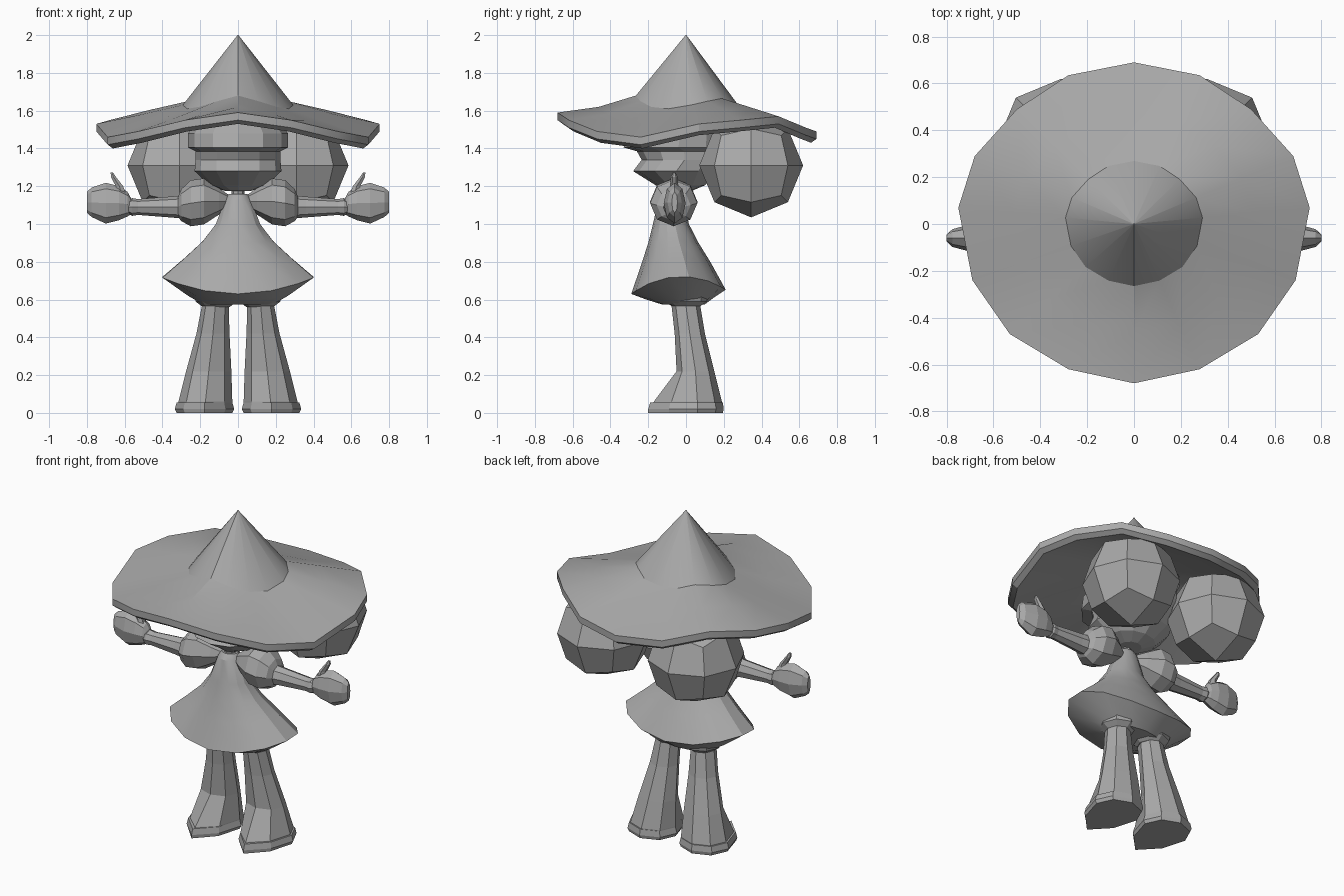
import bpy, bmesh, math
from mathutils import Vector

if "Cube" in bpy.data.objects:
    bpy.data.objects.remove(bpy.data.objects["Cube"])

grey = bpy.data.materials.new("plain grey")
grey.diffuse_color = (0.4, 0.4, 0.4, 1)
grey.use_nodes = True
grey.node_tree.nodes["Principled BSDF"].inputs["Base Color"].default_value = grey.diffuse_color


def finish(name, bm, mirror=False, smooth=False):
    bmesh.ops.recalc_face_normals(bm, faces=bm.faces)
    mesh = bpy.data.meshes.new(name)
    bm.to_mesh(mesh)
    bm.free()
    mesh.materials.append(grey)
    ob = bpy.data.objects.new(name, mesh)
    bpy.context.collection.objects.link(ob)
    if mirror:
        ob.modifiers.new("mirror", 'MIRROR').use_clip = False
    if smooth:
        bpy.ops.object.select_all(action='DESELECT')
        ob.select_set(True)
        bpy.context.view_layer.objects.active = ob
        bpy.ops.object.shade_smooth_by_angle(angle=math.radians(25))
    return ob


def loft(name, rings, **kw):
    """Skin a list of equal point rings and cap both ends."""
    bm = bmesh.new()
    vs = [[bm.verts.new(p) for p in r] for r in rings]
    n = len(rings[0])
    for a, b in zip(vs, vs[1:]):
        for i in range(n):
            j = (i + 1) % n
            bm.faces.new((a[i], a[j], b[j], b[i]))
    bm.faces.new(vs[0])
    bm.faces.new(vs[-1])
    return finish(name, bm, **kw)


def flat_ring(n, z, x0, x1, yf, yb, yc=None, point=1.0):
    """Horizontal ring, widest at yc, with a front that can come to a point."""
    yc = (yf + yb) / 2 if yc is None else yc
    xc, w, pts = (x0 + x1) / 2, (x1 - x0) / 2, []
    for i in range(n):
        a = 2 * math.pi * i / n
        c = -math.cos(a)
        y = yc + (c * (yb - yc) if c > 0 else -abs(c) ** point * (yc - yf))
        pts.append((xc + w * math.sin(a), y, z))
    return pts


def side_ring(n, x, zc, rz, ry, yc=-0.065):
    """Ring standing across the x axis."""
    return [(x, yc + ry * math.cos(2 * math.pi * i / n),
             zc + rz * math.sin(2 * math.pi * i / n)) for i in range(n)]


# Hat: wavy brim rising into a pointed crown, hollow below
rim = [(0, -.68), (.28, -.62), (.53, -.47), (.69, -.24), (.75, .07),
       (.68, .29), (.5, .49), (.28, .635), (0, .69)]
rim_z = [1.59, 1.55, 1.49, 1.46, 1.53, 1.55, 1.57, 1.51, 1.49]
mid_z = [1.62, 1.58, 1.55, 1.54, 1.58, 1.605, 1.62, 1.575, 1.56]
base_z = [1.68, 1.65, 1.62, 1.61, 1.63, 1.65, 1.665, 1.64, 1.64]


def hat_ring(scale, zs, drop=0):
    half = [(x * scale, y * scale, z - drop) for (x, y), z in zip(rim, zs)]
    return half + [(-x, y, z) for x, y, z in half[-2:0:-1]]


tip = [2.0] * 9
loft("hat", [hat_ring(.003, tip, .1), hat_ring(.36, base_z, .05),
             hat_ring(.68, mid_z, .05), hat_ring(.96, rim_z, .06),
             hat_ring(1, rim_z, .04), hat_ring(1, rim_z), hat_ring(.68, mid_z),
             hat_ring(.39, base_z), hat_ring(.003, tip)], smooth=True)

# Head with an overhanging fringe above the face
head = [(1.175, .07, -.12, .03), (1.205, .15, -.16, .1), (1.28, .23, -.28, .18),
        (1.34, .225, -.235, .22), (1.385, .225, -.26, .24), (1.405, .265, -.33, .25),
        (1.48, .265, -.31, .25), (1.56, .2, -.24, .2)]
loft("head", [flat_ring(12, z, -w, w, f, b) for z, w, f, b in head])
loft("neck", [flat_ring(8, z, -.035, .035, -.11, -.04) for z in (1.12, 1.2)])

# Hair buns: faceted balls made from a rounded cube
bm = bmesh.new()
bmesh.ops.create_cube(bm, size=1)
bmesh.ops.subdivide_edges(bm, edges=bm.edges[:], cuts=1, use_grid_fill=True)
for v in bm.verts:
    v.co = v.co.normalized() * .275 + Vector((.31, .345, 1.31))
finish("hair_buns", bm, mirror=True)

# Dress: flared bell, hem lifted at the sides, closed underneath
dress = [(1.16, .05, -.12, -.03, 0), (1.13, .07, -.145, -.01, 0),
         (1.0, .12, -.175, .015, 0), (.9, .19, -.2, .065, .01),
         (.79, .29, -.235, .13, .03), (.63, .41, -.29, .21, .09),
         (.6, .27, -.21, .14, .02), (.575, .19, -.13, .1, 0)]
rings = []
for z, w, f, b, lift in dress:
    ring = flat_ring(14, z, -w, w, f, b)
    rings.append([(x, y, zz + lift * (x / w) ** 2 + lift * .5 * max(0, (y - f) / (b - f) - .5))
                  for x, y, zz in ring])
loft("dress", rings, smooth=True)

# Bloomers: rounded leg openings under the dress
loft("bloomers", [flat_ring(8, z, .115 - r, .115 + r, -r, r)
                  for z, r in ((.64, .12), (.59, .11), (.56, .07))], mirror=True)

# Legs: flared trousers running down over the feet
leg = [(.6, .05, .185, -.08, .07, -.005, 1), (.42, .045, .22, -.06, .1, .02, 1),
       (.22, .035, .275, -.05, .15, .05, 1), (.06, .03, .315, -.17, .19, .06, 1.5),
       (.045, .03, .315, -.18, .19, .06, 1.6)]
loft("legs", [flat_ring(8, *s) for s in leg], mirror=True)

# Soles: pointed toe plates
sole = [(.055, .03, .325, -.19, .195, .06, 1.6), (.02, .02, .335, -.2, .2, .06, 1.6),
        (0, .03, .325, -.2, .195, .06, 1.6)]
loft("soles", [flat_ring(8, *s) for s in sole], mirror=True)

# Puffed sleeves, arms and mitten hands
sleeve = [(.05, 1.12, .035, .035), (.1, 1.12, .07, .075), (.18, 1.12, .122, .125),
          (.25, 1.11, .122, .125), (.3, 1.1, .085, .09), (.32, 1.09, .05, .05)]
loft("sleeves", [side_ring(8, *s) for s in sleeve], mirror=True)

arm = [(.28, 1.09, .062, .06), (.36, 1.09, .055, .05), (.53, 1.09, .042, .04),
       (.56, 1.09, .047, .045), (.58, 1.09, .035, .035)]
loft("arms", [side_ring(8, *s) for s in arm], mirror=True)

hand = [(.56, 1.09, .035, .03), (.585, 1.105, .065, .045), (.63, 1.11, .09, .058),
        (.7, 1.11, .108, .058), (.775, 1.115, .078, .038), (.8, 1.115, .055, .015)]
loft("hands", [side_ring(8, *s, yc=-.06) for s in hand], mirror=True)

# Thumbs: slim pegs leaning outwards
thumb = [(1.15, .585, .645, -.09, -.03), (1.2, .605, .65, -.085, -.04),
         (1.25, .645, .675, -.08, -.045), (1.272, .66, .675, -.07, -.055)]
loft("thumbs", [flat_ring(6, *s) for s in thumb], mirror=True)
